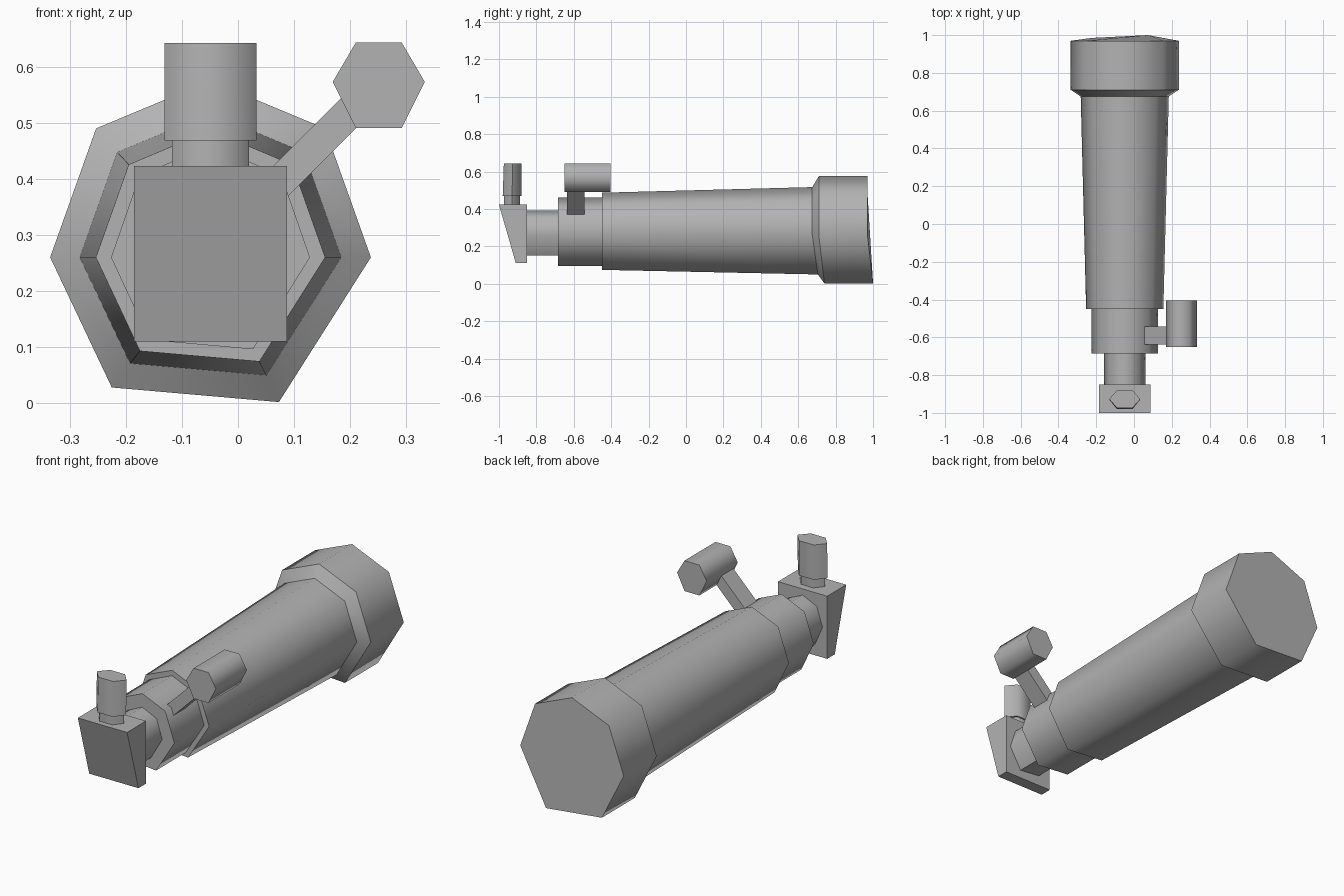
import bpy
import math

cube = bpy.data.objects.get("Cube")
if cube:
    bpy.data.objects.remove(cube, do_unlink=True)

grey = bpy.data.materials.new("plain grey")
grey.use_nodes = True
colour = (0.45, 0.45, 0.45, 1)
grey.diffuse_color = colour
grey.node_tree.nodes["Principled BSDF"].inputs["Base Color"].default_value = colour


def loft(name, rings, angle=65, caps=(True, True)):
    """Skin matching rings of points, with optional end caps."""
    n = len(rings[0])
    verts = [p for ring in rings for p in ring]
    faces = []
    for r in range(len(rings) - 1):
        for i in range(n):
            j = (i + 1) % n
            faces.append((r * n + i, r * n + j, (r + 1) * n + j, (r + 1) * n + i))
    if caps[0]:
        faces.append(tuple(reversed(range(n))))
    if caps[1]:
        faces.append(tuple(range(len(verts) - n, len(verts))))
    mesh = bpy.data.meshes.new(name)
    mesh.from_pydata(verts, [], faces)
    mesh.materials.append(grey)
    obj = bpy.data.objects.new(name, mesh)
    bpy.context.collection.objects.link(obj)
    # Consistent outward normals
    bpy.ops.object.select_all(action="DESELECT")
    bpy.context.view_layer.objects.active = obj
    obj.select_set(True)
    bpy.ops.object.mode_set(mode="EDIT")
    bpy.ops.mesh.select_all(action="SELECT")
    bpy.ops.mesh.normals_make_consistent(inside=False)
    bpy.ops.object.mode_set(mode="OBJECT")
    if angle:
        bpy.ops.object.shade_smooth_by_angle(angle=math.radians(angle))
    return obj


# Uneven seven-sided section shared by the whole barrel: x, z, lean along y
AXIS_X, AXIS_Z = -0.049, 0.26
SECTION = [(-0.286, 0, 0), (-0.204, 0.23, 0), (0, 0.315, 0), (0.204, 0.23, 0),
           (0.286, 0, 0), (0.122, -0.258, 0.03), (-0.176, -0.232, 0.015)]


def section(y, sx, sz=None, lean=0):
    sz = sz or sx
    return [(AXIS_X + x * sx, y + d * lean, AXIS_Z + z * sz) for x, z, d in SECTION]


# Barrel, from the wide hood to the narrow focus tube
shoulder_back = section(0.71, 1, lean=1)
tube_back = section(0.675, 0.815, lean=1)
loft("hood", [shoulder_back, section(0.97, 1, lean=1)], caps=(False, True))
loft("hood_shoulder", [tube_back, shoulder_back], caps=(False, False))
loft("main_tube", [section(-0.45, 0.715, 0.72), tube_back], caps=(True, False))
loft("rear_collar", [section(-0.685, 0.62, 0.635), section(-0.45, 0.62, 0.635)])
loft("focus_tube", [section(-0.86, 0.385, 0.42), section(-0.68, 0.385, 0.42)])

# Wedge-shaped mirror housing
LEFT, RIGHT = 0.087, -0.185
wedge = [(-1.0, 0.423), (-0.85, 0.423), (-0.85, 0.11), (-0.91, 0.11)]
loft("mirror_housing", [[(x, y, z) for y, z in wedge] for x in (RIGHT, LEFT)], angle=0)

# Eyepiece standing on the housing
HEX = [(-1, 0), (-0.5, 1), (0.5, 1), (1, 0), (0.5, -1), (-0.5, -1)]


def upright(z, rx, ry, y=-0.93):
    return [(AXIS_X + a * rx, y + b * ry, z) for a, b in HEX]


loft("eyepiece_neck", [upright(0.42, 0.069, 0.043), upright(0.48, 0.069, 0.043)])
loft("eyepiece", [upright(0.468, 0.082, 0.05), upright(0.642, 0.082, 0.047, -0.927)])

# Finder scope and its slanted strut
loft("finder_scope", [[(0.251 + a * 0.082, y, 0.567 + b * 0.076 + (0.006 if b == 0 else 0))
                       for a, b in HEX] for y in (-0.65, -0.405)])
strut = [(0.045, 0.405), (0.085, 0.365), (0.25, 0.53), (0.21, 0.57)]
loft("finder_strut", [[(x, y, z) for x, z in strut] for y in (-0.637, -0.542)], angle=0)
